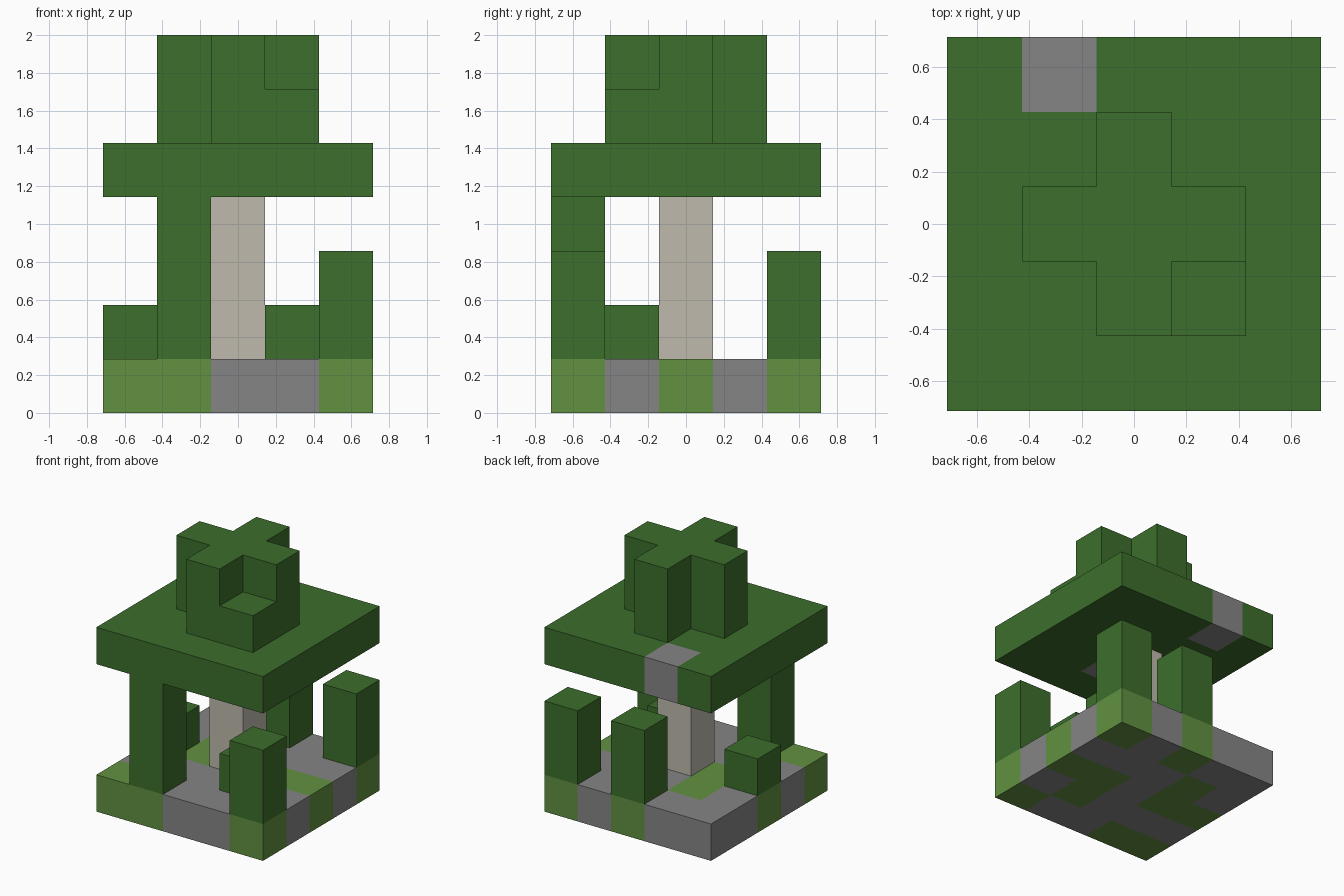
import bpy, bmesh, math
from mathutils import Vector

if "Cube" in bpy.data.objects:
    bpy.data.objects.remove(bpy.data.objects["Cube"])

CELL = 2 / 7


def make_material(name, color):
    mat = bpy.data.materials.new(name)
    mat.use_nodes = True
    mat.diffuse_color = (*color, 1)
    mat.node_tree.nodes["Principled BSDF"].inputs["Base Color"].default_value = (*color, 1)
    return mat


# Colour keys used in the cell patterns
MATS = {
    "L": make_material("leaf green", (0.045, 0.156, 0.025)),
    "M": make_material("moss green", (0.122, 0.283, 0.054)),
    "S": make_material("stone grey", (0.235, 0.235, 0.235)),
    "T": make_material("pale bark", (0.52, 0.49, 0.42)),
}
KEYS = list(MATS)


def layer(rows, z):
    """Cells of one level; rows run from back to front, columns left to right."""
    return {(x, 4 - r, z): key for r, row in enumerate(rows)
            for x, key in enumerate(row) if key in MATS}


def column(x, y, height, key="L"):
    return {(x, y, z): key for z in range(1, 1 + height)}


parts = {
    # Patchwork floor slab
    "base": layer(["SSMSM",
                   "SMSSS",
                   "MMSMM",
                   "SSSMS",
                   "MMSSM"], 0),
    # Central support
    "trunk": column(2, 2, 3, "T"),
    # Posts and stumps around the trunk
    "front_tall_post": column(1, 0, 3),
    "front_corner_post": column(4, 0, 2),
    "back_corner_post": column(4, 4, 2),
    "back_post": column(2, 4, 2),
    "side_stump": column(0, 2, 1),
    "inner_stump": column(3, 1, 1),
    # Wide roof slab with two stone cells
    "canopy": layer(["LSLLL",
                     "LLLLL",
                     "LLLLL",
                     "LLSLL",
                     "LLLLL"], 4),
    # Cross-shaped top with one lower corner block
    "crown": {**layer([".....", "..L..", ".LLL.", "..LL.", "....."], 5),
              **layer([".....", "..L..", ".LLL.", "..L..", "....."], 6)},
}

occupied = set().union(*parts.values())


def build(name, cells):
    """Make the outer skin of a group of cells, then merge flat areas."""
    bm = bmesh.new()
    used = sorted(set(cells.values()), key=KEYS.index)
    for cell, key in cells.items():
        for axis in range(3):
            for sign in (-1, 1):
                normal = Vector((0, 0, 0))
                normal[axis] = sign
                if tuple(int(c + n) for c, n in zip(cell, normal)) in occupied:
                    continue
                u, v = Vector((0, 0, 0)), Vector((0, 0, 0))
                u[(axis + 1) % 3] = 1
                v[(axis + 2) % 3] = sign
                centre = Vector(cell) - Vector((2, 2, -0.5)) + normal / 2
                corners = [(-u - v), (u - v), (u + v), (v - u)]
                face = bm.faces.new([bm.verts.new((centre + c / 2) * CELL) for c in corners])
                face.material_index = used.index(key)
    bmesh.ops.remove_doubles(bm, verts=bm.verts, dist=0.001)
    bmesh.ops.dissolve_limit(bm, angle_limit=math.radians(1), verts=bm.verts,
                             edges=bm.edges, delimit={"MATERIAL"})
    mesh = bpy.data.meshes.new(name)
    bm.to_mesh(mesh)
    bm.free()
    for key in used:
        mesh.materials.append(MATS[key])
    bpy.context.collection.objects.link(bpy.data.objects.new(name, mesh))


for part_name, part_cells in parts.items():
    build(part_name, part_cells)
